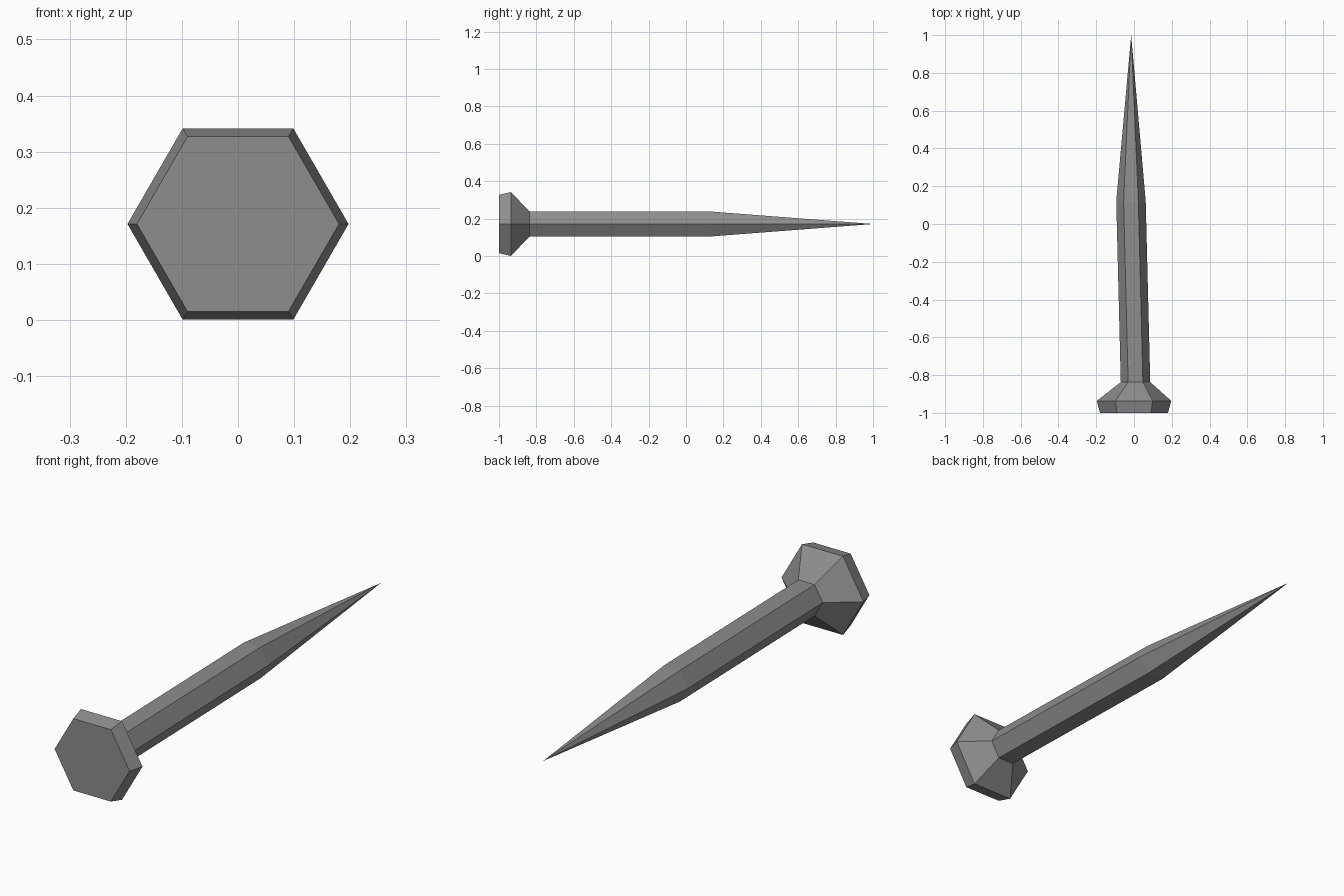
import bpy
import bmesh
from math import cos, sin, pi
from mathutils import Vector

cube = bpy.data.objects.get("Cube")
if cube:
    bpy.data.objects.remove(cube, do_unlink=True)

SIDES = 6
AXIS_Z = 0.171

steel = bpy.data.materials.new("dark grey steel")
steel.use_nodes = True
colour = (0.27, 0.27, 0.27, 1)
steel.diffuse_color = colour
steel.node_tree.nodes["Principled BSDF"].inputs["Base Color"].default_value = colour

# Each section: y position, sideways offset of the centre, radius
sections = [
    (-1.0, 0.0, 0.18),       # flat striking face
    (-0.936, 0.0, 0.197),    # widest rim of the head
    (-0.837, 0.008, 0.078),  # neck under the head
    (0.12, -0.016, 0.078),   # end of the straight shank
]
tip_point = Vector((-0.015, 1.0, AXIS_Z))

bm = bmesh.new()


def ring(y, x, radius):
    return [bm.verts.new((x + radius * cos(2 * pi * i / SIDES), y,
                          AXIS_Z + radius * sin(2 * pi * i / SIDES)))
            for i in range(SIDES)]


rings = [ring(*s) for s in sections]
tip = bm.verts.new(tip_point)

# Head face, head and shank walls, then the tapering point
bm.faces.new(rings[0])
for a, b in zip(rings, rings[1:]):
    for i in range(SIDES):
        j = (i + 1) % SIDES
        bm.faces.new((a[i], b[i], b[j], a[j]))
for i in range(SIDES):
    bm.faces.new((rings[-1][i], tip, rings[-1][(i + 1) % SIDES]))
bmesh.ops.recalc_face_normals(bm, faces=bm.faces)

mesh = bpy.data.meshes.new("nail")
bm.to_mesh(mesh)
bm.free()
mesh.materials.append(steel)
nail = bpy.data.objects.new("nail", mesh)
bpy.context.collection.objects.link(nail)
